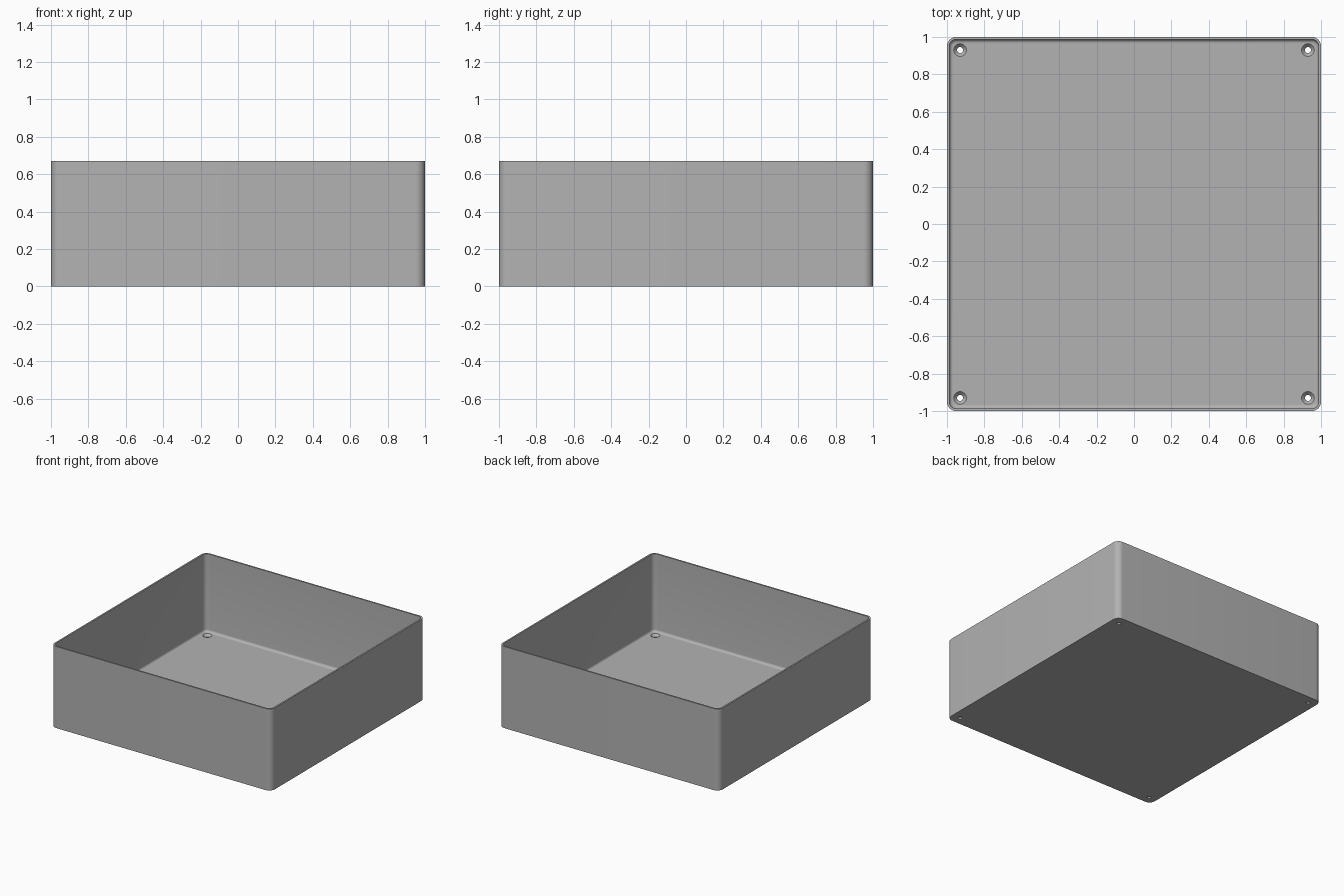
import bpy, bmesh, math

cube = bpy.data.objects.get("Cube")
if cube:
    bpy.data.objects.remove(cube, do_unlink=True)

HEIGHT, FLOOR, WALL, CORNER = 0.67, 0.03, 0.013, 0.05
FILLET, HOLE_AT, SEGMENTS = 0.02, 0.93, 10

grey = bpy.data.materials.new("plain grey")
grey.use_nodes = True
colour = (0.45, 0.45, 0.45, 1)
grey.diffuse_color = colour
grey.node_tree.nodes["Principled BSDF"].inputs["Base Color"].default_value = colour


def make_object(name, bm):
    bmesh.ops.recalc_face_normals(bm, faces=bm.faces)
    mesh = bpy.data.meshes.new(name)
    bm.to_mesh(mesh)
    bm.free()
    obj = bpy.data.objects.new(name, mesh)
    bpy.context.collection.objects.link(obj)
    mesh.materials.append(grey)
    return obj


def rounded_ring(bm, inset, z):
    """Loop of vertices around a rounded square, inset from the outside."""
    radius, centre = max(CORNER - inset, 0.008), 1 - inset
    centre -= radius
    ring = []
    for quarter, (sx, sy) in enumerate([(1, 1), (-1, 1), (-1, -1), (1, -1)]):
        for i in range(SEGMENTS + 1):
            a = (quarter + i / SEGMENTS) * math.pi / 2
            ring.append(bm.verts.new((sx * centre + radius * math.cos(a),
                                      sy * centre + radius * math.sin(a), z)))
    return ring


def lathe(bm, profile, x, y, sides=32):
    """Closed solid of revolution from (radius, height) points."""
    rings = [[bm.verts.new((x + r * math.cos(2 * math.pi * i / sides),
                            y + r * math.sin(2 * math.pi * i / sides), z))
              for i in range(sides)] for r, z in profile]
    bridge(bm, rings)


def bridge(bm, rings):
    for low, high in zip(rings, rings[1:]):
        for i in range(len(low)):
            j = (i + 1) % len(low)
            bm.faces.new((low[i], low[j], high[j], high[i]))
    bm.faces.new(rings[0])
    bm.faces.new(rings[-1])


# Open box: outside wall, rim, inside wall, filleted floor
profile = [(0, 0), (0, HEIGHT), (WALL, HEIGHT)]
for step in range(7):
    a = step / 6 * math.pi / 2
    profile.append((WALL + FILLET * (1 - math.cos(a)),
                    FLOOR + FILLET * (1 - math.sin(a))))
bm = bmesh.new()
bridge(bm, [rounded_ring(bm, inset, z) for inset, z in profile])
box = make_object("open_box", bm)

# Countersunk screw holes in the four corners of the floor
bm = bmesh.new()
for x in (-HOLE_AT, HOLE_AT):
    for y in (-HOLE_AT, HOLE_AT):
        lathe(bm, [(0.016, -0.02), (0.016, 0.011), (0.034, FLOOR), (0.034, 0.06)], x, y)
cutter = make_object("screw_hole_cutter", bm)
cutter.hide_render = True

cut = box.modifiers.new("screw holes", 'BOOLEAN')
cut.operation, cut.solver, cut.object = 'DIFFERENCE', 'EXACT', cutter
bpy.context.view_layer.objects.active = box
box.select_set(True)
bpy.ops.object.modifier_apply(modifier=cut.name)
bpy.data.objects.remove(cutter, do_unlink=True)
bpy.ops.object.shade_smooth_by_angle(angle=math.radians(30))
